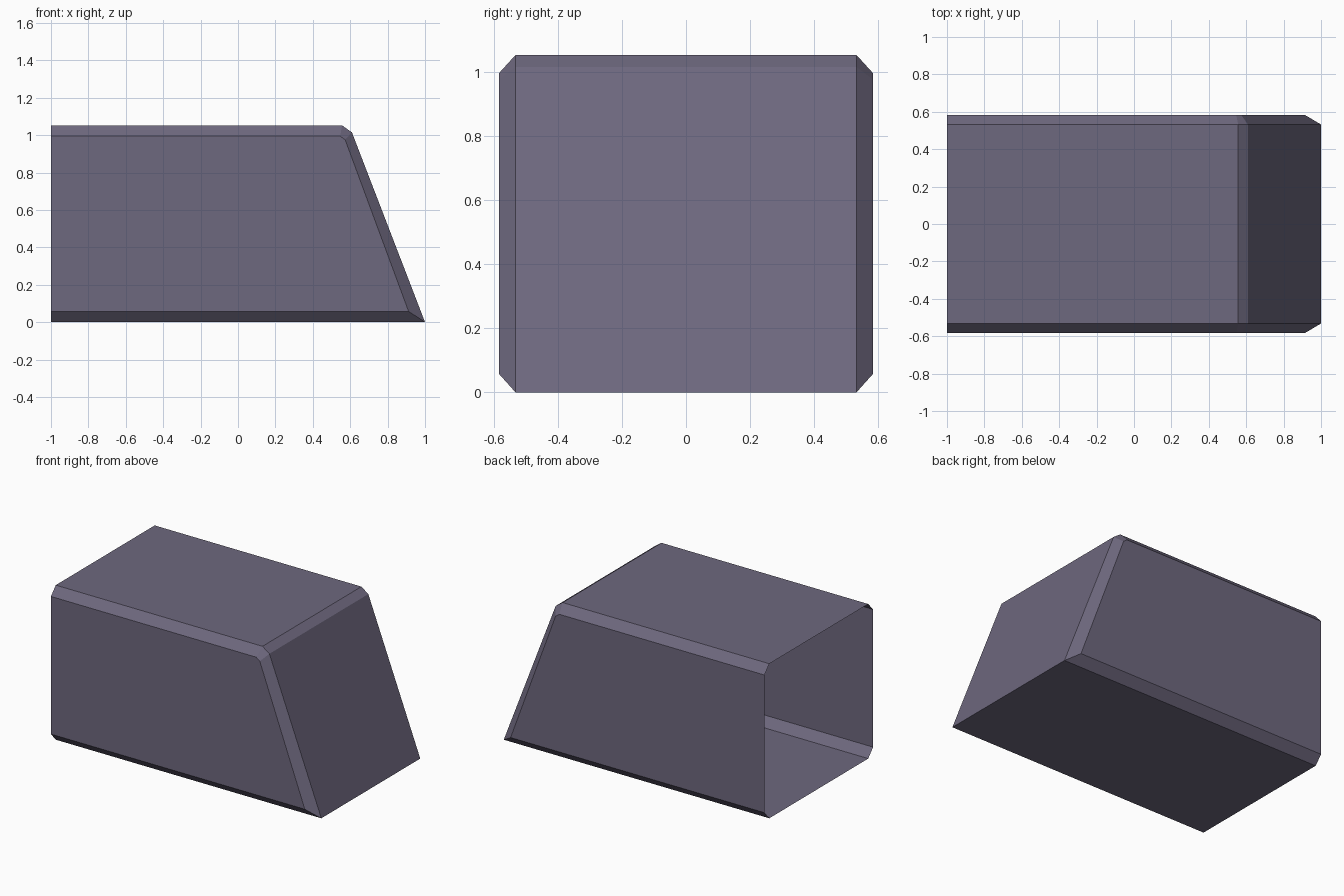
import bpy, bmesh

if "Cube" in bpy.data.objects:
    bpy.data.objects.remove(bpy.data.objects["Cube"])

# One flat colour
mat = bpy.data.materials.new("dusty purple")
mat.diffuse_color = (0.155, 0.138, 0.209, 1)
mat.use_nodes = True
mat.node_tree.nodes["Principled BSDF"].inputs["Base Color"].default_value = mat.diffuse_color

# Side profiles (x, z): full outline, and the inset outline of the flat sides
outer = [(-1, 0), (1, 0), (0.609, 1.015), (0.557, 1.052), (-1, 1.052)]
inset = [(-1, 0.058), (0.912, 0.058), (0.573, 0.975), (0.546, 0.995), (-1, 0.995)]

# Loft the profiles across y; the left end stays open
bm = bmesh.new()
rings = [[bm.verts.new((x, y, z)) for x, z in prof]
         for prof, y in ((inset, -0.584), (outer, -0.532), (outer, 0.532), (inset, 0.584))]
for a, b in zip(rings, rings[1:]):
    for i in range(4):
        bm.faces.new((a[i], b[i], b[i + 1], a[i + 1]))

# Flat side walls
bm.faces.new(rings[0])
bm.faces.new(rings[-1][::-1])
bmesh.ops.recalc_face_normals(bm, faces=bm.faces)
bm.normal_update()
if max(bm.faces, key=lambda f: f.calc_center_median().z).normal.z < 0:
    bmesh.ops.reverse_faces(bm, faces=bm.faces)

mesh = bpy.data.meshes.new("bevelled_shell")
bm.to_mesh(mesh)
bm.free()
mesh.materials.append(mat)
bpy.context.collection.objects.link(bpy.data.objects.new("bevelled_shell", mesh))
